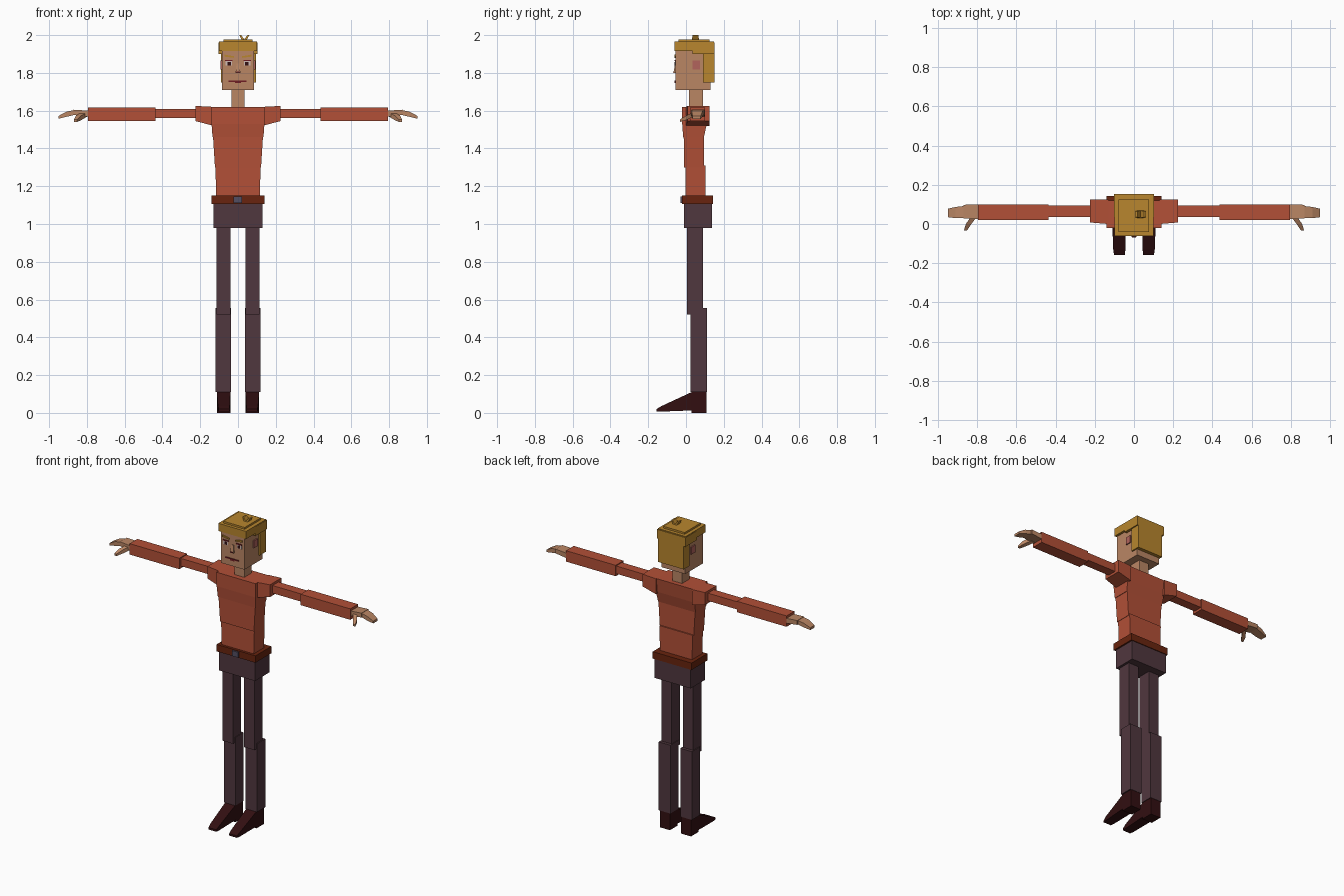
import bpy, bmesh
from mathutils import Vector


def mat(name, r, g, b):
    lin = lambda c: ((c / 255 + 0.055) / 1.055) ** 2.4 if c > 10 else c / 3294
    m = bpy.data.materials.new(name)
    m.diffuse_color = (lin(r), lin(g), lin(b), 1)
    return m


SHIRT = mat("orange shirt", 178, 80, 55)
PANTS = mat("plum trousers", 80, 55, 62)
SHOE = mat("dark shoe", 50, 15, 17)
BELT = mat("brown belt", 104, 36, 14)
HAIR = mat("golden hair", 184, 134, 46)
SKIN = mat("skin", 186, 134, 100)
PINK = mat("inner ear pink", 178, 100, 92)
LIP = mat("dark red lips", 110, 28, 34)
METAL = mat("grey buckle", 84, 78, 98)
WHITE = mat("eye white", 205, 185, 178)


def loft(name, material, axis, sections, side=1):
    """Four-sided loft along an axis; section = (t, a0, a1, b0, b1) on the other two axes.
    side=-1 mirrors the part across x."""
    bm = bmesh.new()
    rings = []
    for t, a0, a1, b0, b1 in sections:
        ring = []
        for a, b in ((a0, b0), (a1, b0), (a1, b1), (a0, b1)):
            co = [a, b]
            co.insert(axis, t)
            co[0] *= side
            ring.append(bm.verts.new(co))
        rings.append(ring)
    for r, s in zip(rings, rings[1:]):
        for i in range(4):
            j = (i + 1) % 4
            bm.faces.new((r[i], r[j], s[j], s[i]))
    bm.faces.new(rings[0][::-1])
    bm.faces.new(rings[-1])
    bmesh.ops.recalc_face_normals(bm, faces=bm.faces)
    me = bpy.data.meshes.new(name)
    bm.to_mesh(me)
    bm.free()
    me.materials.append(material)
    ob = bpy.data.objects.new(name, me)
    bpy.context.collection.objects.link(ob)
    return ob


def box(name, material, x0, x1, y0, y1, z0, z1, side=1):
    return loft(name, material, 2, [(z0, x0, x1, y0, y1), (z1, x0, x1, y0, y1)], side)


X, Y, Z = 0, 1, 2

# torso, belt and hips
loft("chest", SHIRT, Z, [(1.46, -.135, .135, -.015, .095), (1.53, -.14, .14, -.02, .11),
                         (1.62, -.14, .14, -.02, .12)])
loft("midriff", SHIRT, Z, [(1.30, -.122, .122, -.01, .095), (1.46, -.132, .132, -.012, .095)])
loft("waist", SHIRT, Z, [(1.14, -.115, .115, -.003, .103), (1.31, -.12, .12, -.003, .103)])
box("belt", BELT, -.14, .14, -.02, .143, 1.105, 1.15)
box("buckle", METAL, -.023, .02, -.03, -.015, 1.11, 1.145)
box("hips", PANTS, -.13, .13, -.01, .138, .98, 1.106)

# neck and head
box("neck", SKIN, -.035, .035, .015, .09, 1.6, 1.72)
box("head", SKIN, -.085, .085, -.055, .13, 1.71, 1.93)

# hair
box("hair_back", HAIR, -.09, .094, .09, .152, 1.75, 1.92)
box("hair_band", HAIR, -.10, .10, -.06, .147, 1.915, 1.965)
box("hair_band_rear", HAIR, -.102, .102, .035, .152, 1.90, 1.96)
box("hair_crown", HAIR, -.078, .076, -.04, .125, 1.96, 1.977)
for k, (lo, hi) in enumerate(((.03, .012), (.035, .055))):
    loft(f"hair_tuft_{k}", HAIR, Z, [(1.97, lo - .008, lo + .008, .03, .07),
                                     (2.0, hi - .005, hi + .005, .035, .065)])

# nose and mouth
loft("nose", SKIN, Z, [(1.80, -.013, .013, -.066, -.05), (1.85, -.008, .008, -.058, -.05)])
box("nostrils", LIP, -.01, .01, -.068, -.06, 1.803, 1.808)
box("upper_lip", LIP, -.05, .046, -.06, -.052, 1.753, 1.76)
box("lower_lip", LIP, -.015, .015, -.06, -.052, 1.746, 1.753)

for s, tag in ((1, "left"), (-1, "right")):
    # eyes, brows and ears
    loft(f"{tag}_brow", HAIR, X, [(.022, -.062, -.05, 1.88, 1.888),
                                  (.072, -.062, -.05, 1.886, 1.897)], s)
    box(f"{tag}_eye", WHITE, .032, .066, -.058, -.052, 1.838, 1.866, s)
    box(f"{tag}_pupil", SHOE, .038, .055, -.06, -.053, 1.84, 1.858, s)
    box(f"{tag}_eyelid", LIP, .028, .068, -.06, -.053, 1.862, 1.869, s)
    box(f"{tag}_ear", PINK, .08, .092, .035, .074, 1.818, 1.866, s)

    # shoulder and arm
    loft(f"{tag}_shoulder", SHIRT, X, [(.13, -.0, .125, 1.52, 1.62),
                                       (.225, .008, .125, 1.545, 1.625)], s)
    box(f"{tag}_upper_arm", SHIRT, .22, .45, .035, .095, 1.56, 1.61, s)
    box(f"{tag}_forearm", SHIRT, .437, .795, .02, .10, 1.545, 1.616, s)

    # hand
    loft(f"{tag}_palm", SKIN, X, [(.79, .025, .10, 1.568, 1.60),
                                  (.87, .028, .098, 1.577, 1.605)], s)
    loft(f"{tag}_fingers", SKIN, X, [(.865, .032, .092, 1.578, 1.604),
                                     (.91, .03, .087, 1.567, 1.594),
                                     (.95, .035, .078, 1.557, 1.572)], s)
    loft(f"{tag}_thumb", SKIN, Y, [(.04, .80, .83, 1.568, 1.592),
                                   (.0, .83, .858, 1.55, 1.573),
                                   (-.033, .852, .868, 1.54, 1.553)], s)

    # leg
    box(f"{tag}_thigh", PANTS, .04, .115, .005, .09, .52, .99, s)
    box(f"{tag}_shin", PANTS, .036, .12, .025, .11, .11, .555, s)

    # shoe: heel block with a wedge running to the toe
    box(f"{tag}_shoe_heel", SHOE, .04, .112, .03, .108, 0, .114, s)
    loft(f"{tag}_shoe_toe", SHOE, Y, [(.03, .04, .112, .013, .11),
                                      (-.13, .044, .106, .007, .036),
                                      (-.157, .046, .102, .007, .02)], s)
